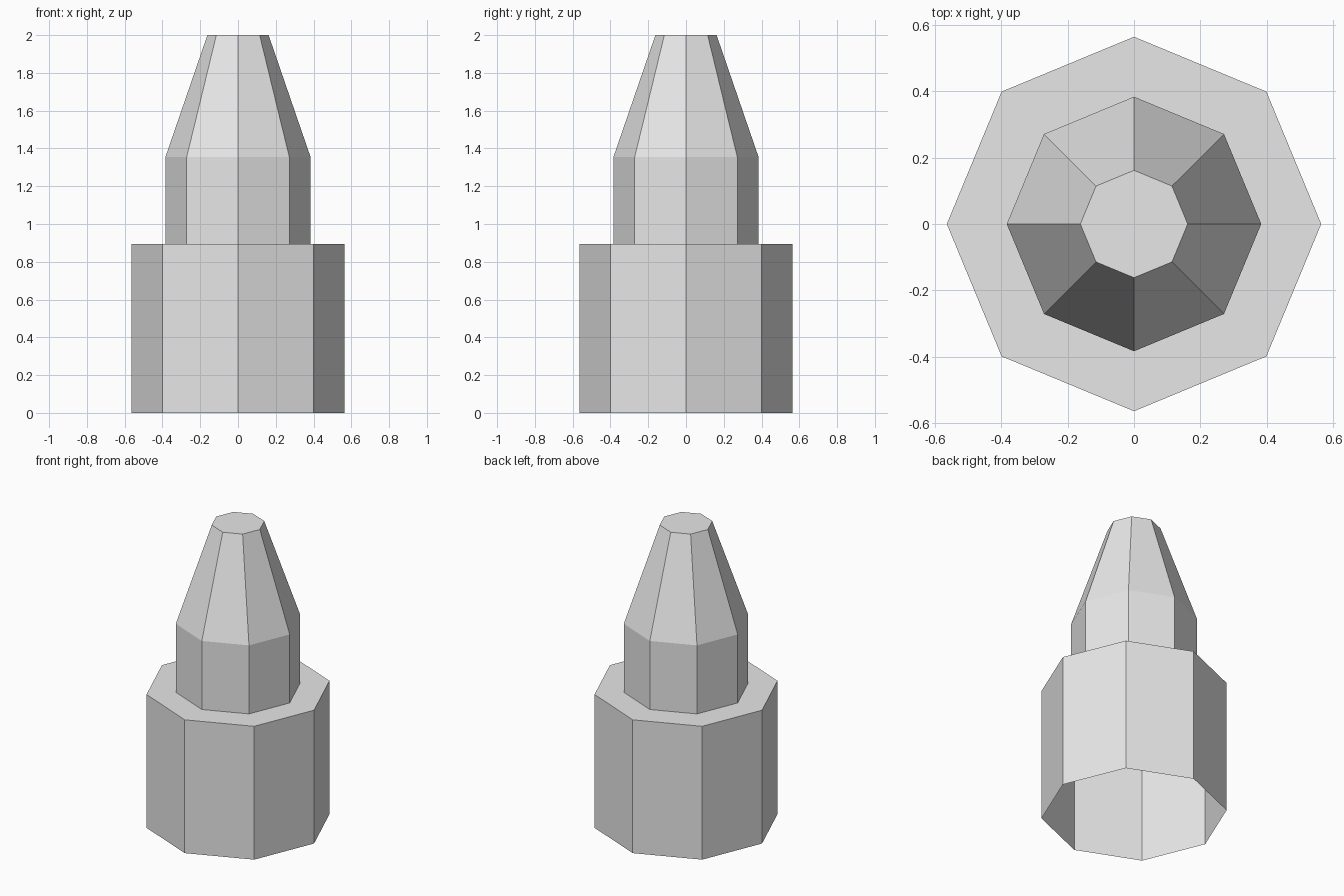
import bpy
import bmesh
from math import cos, sin, pi

cube = bpy.data.objects.get("Cube")
if cube:
    bpy.data.objects.remove(cube, do_unlink=True)

SIDES = 8

# Single plain grey
grey = bpy.data.materials.new("light_grey")
grey.use_nodes = True
colour = (0.8, 0.8, 0.8, 1)
grey.diffuse_color = colour
grey.node_tree.nodes["Principled BSDF"].inputs["Base Color"].default_value = colour


def ring(bm, radius, z):
    """Octagon with corners on the x and y axes."""
    return [bm.verts.new((radius * cos(2 * pi * i / SIDES),
                          radius * sin(2 * pi * i / SIDES), z))
            for i in range(SIDES)]


def turned_shell(name, profile):
    """Sweep a (radius, height) profile, open below and capped on top."""
    bm = bmesh.new()
    rings = [ring(bm, r, z) for r, z in profile]
    for low, high in zip(rings, rings[1:]):
        for i in range(SIDES):
            j = (i + 1) % SIDES
            bm.faces.new((low[i], low[j], high[j], high[i]))
    bm.faces.new(rings[-1])
    mesh = bpy.data.meshes.new(name)
    bm.to_mesh(mesh)
    bm.free()
    mesh.materials.append(grey)
    obj = bpy.data.objects.new(name, mesh)
    bpy.context.collection.objects.link(obj)
    return obj


# Wide hollow base, flat ledge, straight neck and tapered tip
turned_shell("nozzle", [
    (0.565, 0),
    (0.565, 0.895),
    (0.384, 0.895),
    (0.384, 1.355),
    (0.162, 2),
])
